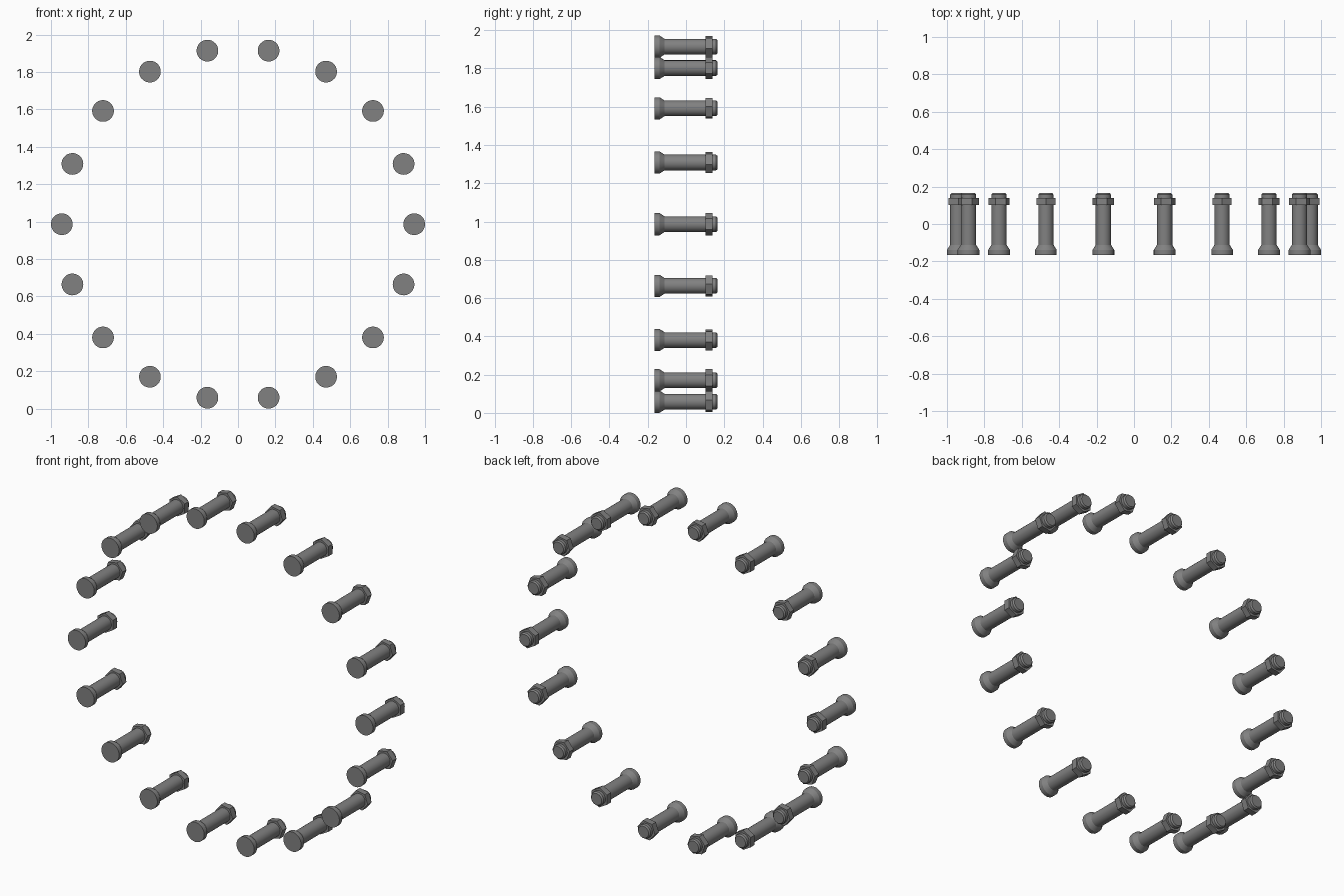
import bpy
import bmesh
from math import cos, sin, pi, radians
from mathutils import Matrix

cube = bpy.data.objects.get("Cube")
if cube:
    bpy.data.objects.remove(cube)

COUNT, RING, CENTRE_Z = 18, 0.942, 0.986

steel = bpy.data.materials.new("grey steel")
steel.use_nodes = True
grey = (0.22, 0.22, 0.22, 1)
steel.diffuse_color = grey
steel.node_tree.nodes["Principled BSDF"].inputs["Base Color"].default_value = grey


def lathe(bm, profile, sides, turn=0.0):
    """Closed solid turned around the y axis from (y, radius) points."""
    rings = []
    for y, r in profile:
        angles = [turn + 2 * pi * i / sides for i in range(sides)]
        rings.append([bm.verts.new((r * cos(a), y, r * sin(a))) for a in angles])
    for a, b in zip(rings, rings[1:]):
        for i in range(sides):
            j = (i + 1) % sides
            bm.faces.new((a[i], b[i], b[j], a[j]))
    bm.faces.new(rings[0])
    bm.faces.new(rings[-1][::-1])


# One bolt: flared head, shank and chamfered tip, with a hexagonal nut
bm = bmesh.new()
lathe(bm, [(-0.165, 0.058), (-0.138, 0.058), (-0.112, 0.041),
           (0.157, 0.041), (0.165, 0.034)], 32)
lathe(bm, [(0.102, 0.058), (0.139, 0.058)], 6, radians(30))
bmesh.ops.recalc_face_normals(bm, faces=bm.faces)
bolt_mesh = bpy.data.meshes.new("bolt")
bm.to_mesh(bolt_mesh)
bm.free()
bolt_mesh.materials.append(steel)

# Ring of bolts, each turned with its place on the circle
bolts = []
for i in range(COUNT):
    bolt = bpy.data.objects.new(f"bolt_{i + 1}", bolt_mesh)
    bpy.context.collection.objects.link(bolt)
    bolt.matrix_world = (Matrix.Translation((0, 0, CENTRE_Z))
                         @ Matrix.Rotation(2 * pi * i / COUNT, 4, "Y")
                         @ Matrix.Translation((RING, 0, 0)))
    bolts.append(bolt)

bpy.ops.object.select_all(action="DESELECT")
bolts[0].select_set(True)
bpy.context.view_layer.objects.active = bolts[0]
bpy.ops.object.shade_smooth_by_angle(angle=radians(25))
